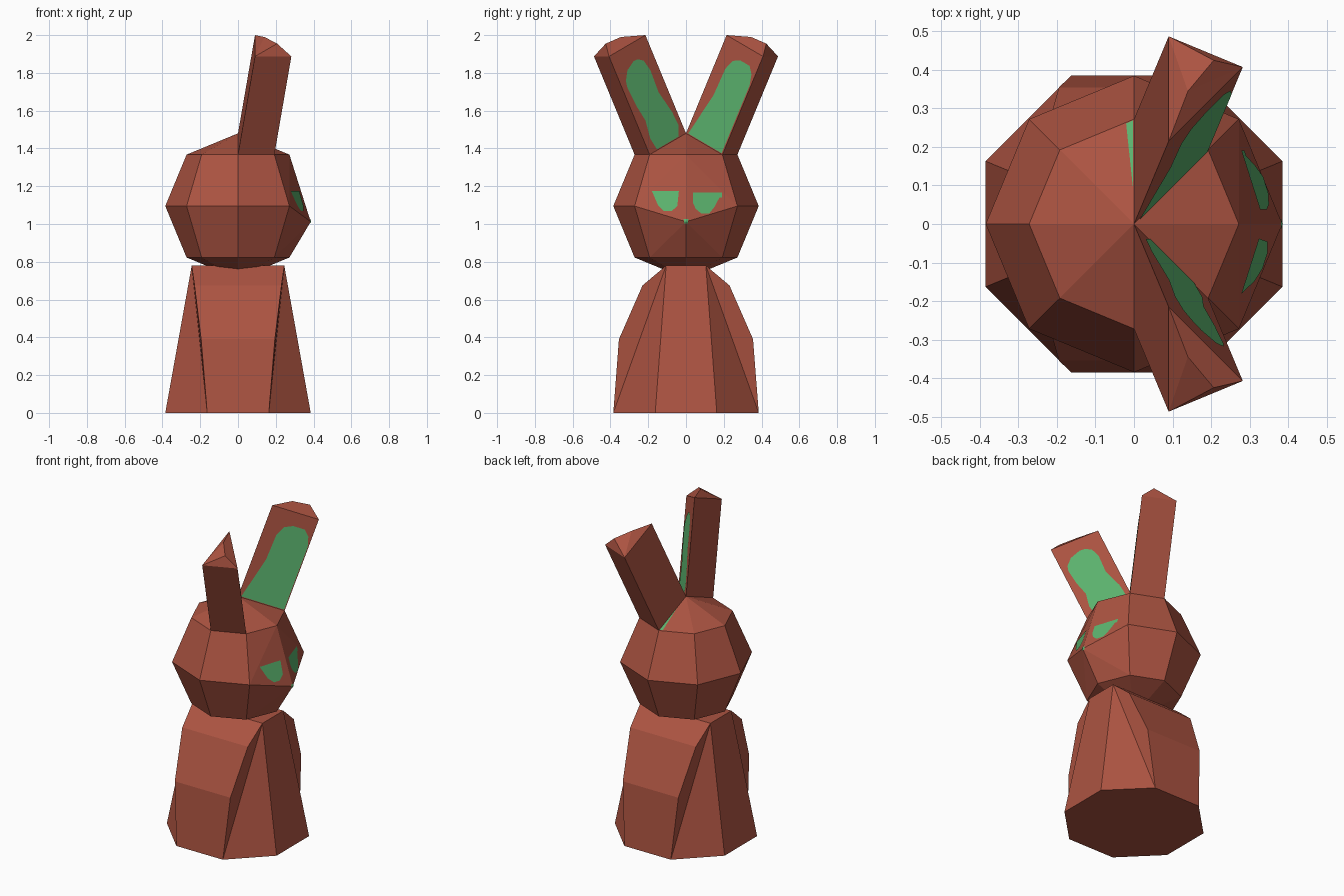
import bpy, bmesh
from mathutils import Vector
from mathutils.bvhtree import BVHTree

if "Cube" in bpy.data.objects:
    bpy.data.objects.remove(bpy.data.objects["Cube"])


def material(name, rgb):
    m = bpy.data.materials.new(name)
    m.diffuse_color = (*rgb, 1)
    m.use_nodes = True
    m.node_tree.nodes["Principled BSDF"].inputs["Base Color"].default_value = m.diffuse_color
    return m


brown = material("red_brown", (0.41, 0.087, 0.053))
green = material("leaf_green", (0.105, 0.45, 0.155))


def add_object(name, bm, mat):
    me = bpy.data.meshes.new(name)
    bm.to_mesh(me)
    me.materials.append(mat)
    ob = bpy.data.objects.new(name, me)
    bpy.context.collection.objects.link(ob)
    return ob


# Body: octagonal foot, rounded front and back panels, straight tapered sides
bm = bmesh.new()
quarter = [(0.385, 0.163, 0), (0.163, 0.385, 0), (0.195, 0.355, 0.39),
           (0.23, 0.23, 0.675), (0.245, 0.105, 0.78)]
V = {(sx, sy): [bm.verts.new((x * sx, y * sy, z)) for x, y, z in quarter]
     for sx in (1, -1) for sy in (1, -1)}
for (sx, sy), q in V.items():
    bm.faces.new((q[0], q[1], q[4]))          # corner facet
    bm.faces.new((q[1], q[2], q[3], q[4]))    # edge of the bulging panel
for s in (1, -1):
    a, b = V[1, s], V[-1, s]
    for i in (1, 2, 3):                       # front / back strips
        bm.faces.new((a[i], a[i + 1], b[i + 1], b[i]))
    a, b = V[s, 1], V[s, -1]
    bm.faces.new((a[0], a[4], b[4], b[0]))    # sides
ring = [V[1, -1], V[1, 1], V[-1, 1], V[-1, -1]]
bm.faces.new([q[4] for q in ring])
bm.faces.new([ring[0][1], ring[0][0], ring[1][0], ring[1][1],
              ring[2][1], ring[2][0], ring[3][0], ring[3][1]])
bmesh.ops.recalc_face_normals(bm, faces=bm.faces)
add_object("body", bm, brown)
bm.free()

# Head: eight-sided ball with a lowered nose corner
bm = bmesh.new()
bmesh.ops.create_uvsphere(bm, u_segments=8, v_segments=4, radius=0.385)
bmesh.ops.translate(bm, verts=bm.verts, vec=(0, 0, 1.095))
max(bm.verts, key=lambda v: v.co.x).co.z = 1.012

# Ears: two top facets pulled outwards, each with a blunt bevelled tip
for s in (1, -1):
    target = Vector((0.064, 0.155 * s, 1.41))
    face = min(bm.faces, key=lambda f: (f.calc_center_median() - target).length)
    top = bmesh.ops.extrude_discrete_faces(bm, faces=[face])["faces"][0]
    bmesh.ops.translate(bm, verts=top.verts, vec=(0.09, 0.215 * s, 0.52))
    A = max(top.verts, key=lambda v: v.co.z)
    B = max(top.verts, key=lambda v: v.co.x)
    C = next(v for v in top.verts if v not in (A, B))
    bmesh.ops.delete(bm, geom=[top], context='FACES_ONLY')
    M1 = bm.verts.new((0.14, 0.345 * s, 1.99))
    M2 = bm.verts.new((0.207, 0.425 * s, 1.955))
    for f in ((A, M1, C), (C, M1, M2), (C, M2, B), (A, B, M2, M1)):
        bm.faces.new(f)
bmesh.ops.recalc_face_normals(bm, faces=bm.faces)
bmesh.ops.triangulate(bm, faces=[f for f in bm.faces if len(f.verts) == 4])
add_object("head_with_ears", bm, brown)
surface = BVHTree.FromBMesh(bm)
bm.free()


# Painted patches: outlines projected onto the head, lying just above it
def patch(name, outline, ray):
    ray = Vector(ray)
    pb = bmesh.new()
    pb.faces.new([pb.verts.new(p) for p in outline])
    bmesh.ops.triangulate(pb, faces=pb.faces)
    bmesh.ops.subdivide_edges(pb, edges=pb.edges, cuts=2, use_grid_fill=True)
    for v in pb.verts:
        hit, normal, _, _ = surface.ray_cast(v.co, ray)
        if hit:
            v.co = hit + normal * 0.003
    pb.normal_update()
    for f in pb.faces:
        if f.normal.dot(ray) > 0:
            f.normal_flip()
    add_object(name, pb, green)
    pb.free()


def side(points):
    return [(1, y, z) for y, z in points]


def on_ear(points, s):
    # u runs across the inner ear face, v runs up it
    return side([((0.192 * u + 0.215 * v) * s, 1.48 - 0.113 * u + 0.52 * v)
                 for u, v in points])


back = (-1, 0, 0)
patch("inner_ear_a", on_ear([(.06, .01), (.17, .17), (.27, .45), (.29, .72), (.38, .82),
                             (.55, .86), (.8, .86), (.92, .8), (.98, .7), (.98, .01)], 1), back)
patch("inner_ear_b", on_ear([(.2, .01), (.1, .1), (.12, .24), (.24, .47), (.22, .69),
                             (.28, .8), (.4, .84), (.51, .845), (.73, .8), (.86, .72),
                             (.89, .66), (.86, .47), (.79, .3), (.85, .13), (.8, .01)], -1), back)
patch("eye_a", side([(.037, 1.165), (.19, 1.165), (.19, 1.14), (.155, 1.14), (.15, 1.09),
                     (.122, 1.055), (.08, 1.055), (.05, 1.08), (.037, 1.11)]), back)
patch("eye_b", side([(-.037, 1.175), (-.18, 1.175), (-.17, 1.155), (-.155, 1.15), (-.148, 1.1),
                     (-.115, 1.067), (-.075, 1.067), (-.045, 1.095)]), back)
patch("nose", side([(-.012, 1.025), (.012, 1.025), (.008, 1.005), (-.008, 1.005)]), back)
patch("crown_sliver", [(-.002, .09, 3), (-.002, .268, 3), (-.02, .26, 3)], (0, 0, -1))
